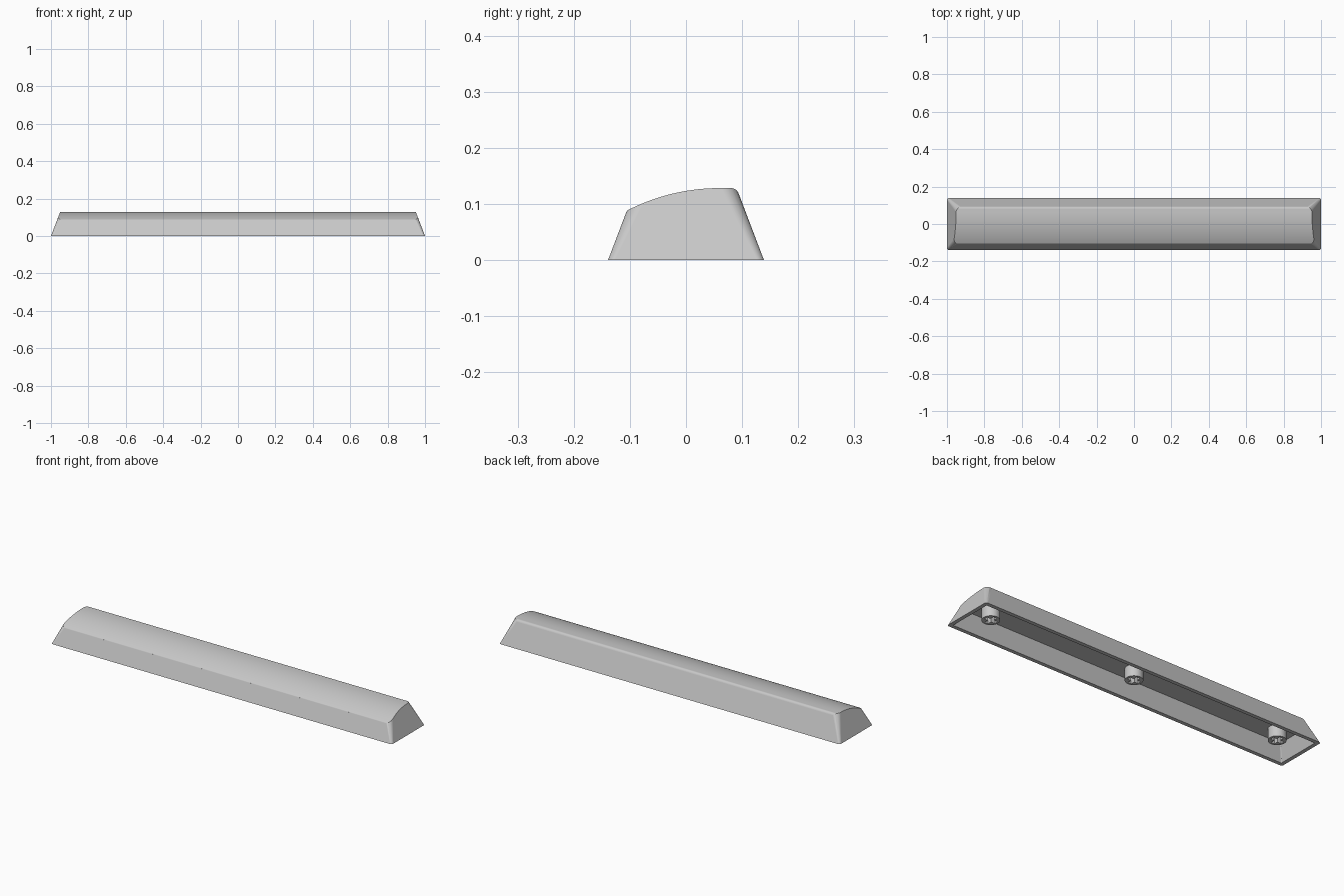
import bpy
import bmesh
from math import cos, sin, pi, radians

HALF_X, HALF_Y = 1.0, 0.139
TAPER = 0.38          # inward lean of every wall per unit of height

cube = bpy.data.objects.get("Cube")
if cube:
    bpy.data.objects.remove(cube, do_unlink=True)

grey = bpy.data.materials.new("light grey plastic")
grey.use_nodes = True
grey.diffuse_color = (0.58, 0.58, 0.58, 1)
grey.node_tree.nodes["Principled BSDF"].inputs["Base Color"].default_value = (0.58, 0.58, 0.58, 1)


def loft(name, rings):
    """Solid through a list of matching closed rings, capped at both ends."""
    bm = bmesh.new()
    loops = [[bm.verts.new(p) for p in ring] for ring in rings]
    n = len(loops[0])
    for low, high in zip(loops, loops[1:]):
        for i in range(n):
            j = (i + 1) % n
            bm.faces.new((low[i], low[j], high[j], high[i]))
    bm.faces.new(loops[0][::-1])
    bm.faces.new(loops[-1])
    bmesh.ops.recalc_face_normals(bm, faces=bm.faces)
    mesh = bpy.data.meshes.new(name)
    bm.to_mesh(mesh)
    bm.free()
    mesh.materials.append(grey)
    obj = bpy.data.objects.new(name, mesh)
    bpy.context.collection.objects.link(obj)
    return obj


def arc(cx, cy, r, start, end, steps):
    angles = [radians(start + (end - start) * i / steps) for i in range(steps + 1)]
    return [(cx + r * cos(a), cy + r * sin(a)) for a in angles]


def rounded_rect(inset, radius, z):
    hx, hy = HALF_X - inset - radius, HALF_Y - inset - radius
    corners = [(hx, hy), (-hx, hy), (-hx, -hy), (hx, -hy)]
    return [(x, y, z) for k, (cx, cy) in enumerate(corners)
            for x, y in arc(cx, cy, radius, 90 * k, 90 * k + 90, 8)]


def box(name, sx, sy, sz, x, z):
    ring = [(-sx / 2, -sy / 2), (sx / 2, -sy / 2), (sx / 2, sy / 2), (-sx / 2, sy / 2)]
    return loft(name, [[(x + u, v, h) for u, v in ring] for h in (z, z + sz)])


def activate(obj):
    bpy.ops.object.select_all(action="DESELECT")
    obj.select_set(True)
    bpy.context.view_layer.objects.active = obj


def cut(obj, cutter, operation="DIFFERENCE"):
    cutter.hide_render = True
    activate(obj)
    mod = obj.modifiers.new("cut", "BOOLEAN")
    mod.operation, mod.solver, mod.object = operation, "EXACT", cutter
    bpy.ops.object.modifier_apply(modifier=mod.name)
    bpy.data.objects.remove(cutter, do_unlink=True)


def smooth(obj):
    activate(obj)
    bpy.ops.object.shade_smooth_by_angle(angle=radians(30))
    mod = obj.modifiers.new("even shading", "WEIGHTED_NORMAL")
    mod.keep_sharp = True


# Cap body: tapered block whose corners get rounder upwards
cap = loft("keycap_shell", [rounded_rect(0, 0.012, 0),
                            rounded_rect(TAPER * 0.16, 0.032, 0.16)])

# Side profile: soft front edge, arched top, rounded rear edge
top = (arc(-0.099, 0.0826, 0.008, 159, 116.85, 5)
       + arc(0.06, -0.2315, 0.36, 116.85, 90, 18)[1:]
       + arc(0.0798, 0.1135, 0.015, 90, 21, 7))
profile = [(0.2, top[-1][1]), (0.2, -0.1), (-0.2, -0.1), (-0.2, top[0][1])]
profile = top + profile
cut(cap, loft("top_cutter", [[(x, y, z) for y, z in profile] for x in (-1.2, 1.2)]),
    "INTERSECT")

# Hollow underside
wall, ceiling = 0.02, 0.08
cut(cap, loft("hollow_cutter", [rounded_rect(wall - TAPER * 0.02, 0.004, -0.02),
                                rounded_rect(wall + TAPER * ceiling, 0.004, ceiling)]))
smooth(cap)

# Three round mounting stems with cross-shaped sockets
for side, x in (("right", -0.855), ("middle", 0), ("left", 0.855)):
    circle = [(x + 0.043 * cos(a), 0.043 * sin(a))
              for a in (2 * pi * i / 40 for i in range(40))]
    stem = loft(side + "_stem", [[(u, v, z) for u, v in circle] for z in (0.02, 0.09)])
    cut(stem, box("slot_cutter", 0.064, 0.02, 0.07, x, 0.005))
    cut(stem, box("slot_cutter", 0.02, 0.064, 0.07, x, 0.005))
    smooth(stem)
